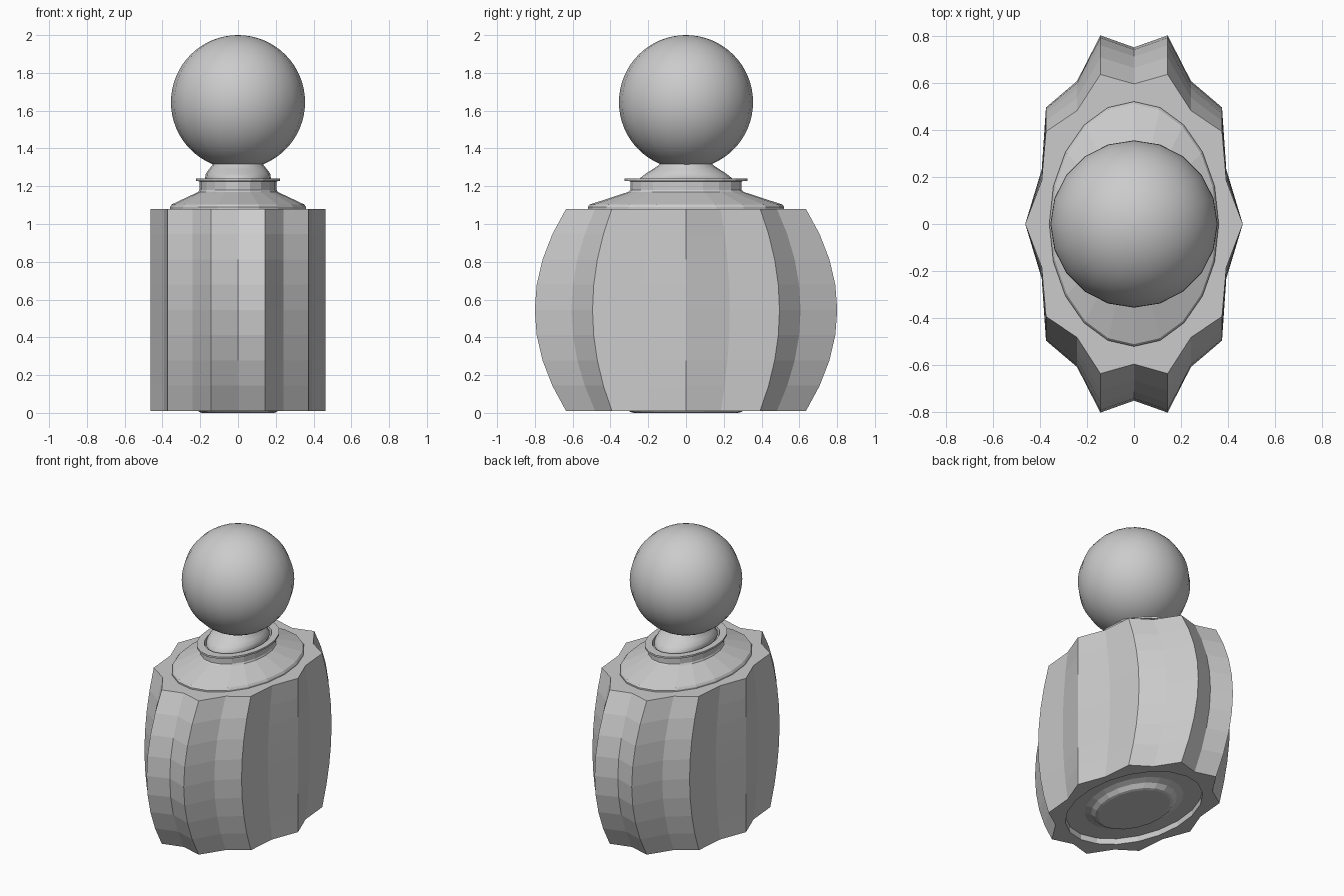
import bpy, bmesh, math

if "Cube" in bpy.data.objects:
    bpy.data.objects.remove(bpy.data.objects["Cube"])

N = 20  # sides shared by all parts


def ellipse(rx, ry, z):
    return [(rx * math.cos(2 * math.pi * i / N), ry * math.sin(2 * math.pi * i / N), z)
            for i in range(N)]


def star(z, sy):
    pts = []
    for i in range(N):
        a = 2 * math.pi * i / N
        rx, ry = (0.462, 0.842) if i % 2 == 0 else (0.412, 0.75)
        pts.append((rx * math.cos(a), ry * sy * math.sin(a), z))
    return pts


def loft(name, rings, smooth=False):
    bm = bmesh.new()
    loops = [[bm.verts.new(p) for p in ring] for ring in rings]
    for lo, hi in zip(loops, loops[1:]):
        for i in range(N):
            j = (i + 1) % N
            bm.faces.new((lo[i], lo[j], hi[j], hi[i]))
    bm.faces.new(loops[0][::-1])
    bm.faces.new(loops[-1])
    bmesh.ops.recalc_face_normals(bm, faces=bm.faces)
    me = bpy.data.meshes.new(name)
    bm.to_mesh(me)
    bm.free()
    for p in me.polygons:
        p.use_smooth = smooth
    ob = bpy.data.objects.new(name, me)
    bpy.context.collection.objects.link(ob)
    return ob


# Bottle body: recessed foot, then bulging ten-point star walls
foot = [(0.19, 0.275, 0.0), (0.205, 0.295, 0.005), (0.225, 0.325, 0.03),
        (0.26, 0.375, 0.045), (0.36, 0.52, 0.05), (0.36, 0.52, 0.01)]
rings = [ellipse(*f) for f in foot]
for k in range(9):
    t = k / 4 - 1
    rings.append(star(0.01 + 1.07 * k / 8, 1 - 0.207 * t * t))
rings.append(ellipse(0.36, 0.52, 1.08))
loft("bottle_body", rings)

# Sloped shoulder, collar and thin flange with an open well
shoulder = [(0.36, 0.52, 1.078), (0.36, 0.52, 1.09), (0.352, 0.51, 1.103),
            (0.21, 0.305, 1.17), (0.205, 0.295, 1.18), (0.205, 0.295, 1.226),
            (0.223, 0.325, 1.228), (0.223, 0.325, 1.24),
            (0.182, 0.265, 1.24), (0.178, 0.26, 1.20)]
loft("shoulder_collar", [ellipse(*r) for r in shoulder])

# Stopper neck, changing from oval to round under the ball
neck = [(0.155, 0.23, 1.19), (0.168, 0.25, 1.225), (0.175, 0.247, 1.24),
        (0.171, 0.215, 1.265), (0.155, 0.18, 1.288), (0.135, 0.143, 1.312),
        (0.13, 0.132, 1.33)]
loft("stopper_neck", [ellipse(*r) for r in neck], True)

# Ball stopper
R, rows = 0.355, 32
ball = []
for k in range(1, rows):
    a = math.pi * k / rows
    ball.append(ellipse(R * math.sin(a), R * math.sin(a), 1.645 - R * math.cos(a)))
eps = 0.002
ball = [ellipse(eps, eps, 1.645 - R)] + ball + [ellipse(eps, eps, 1.645 + R)]
loft("stopper_ball", ball, True)
